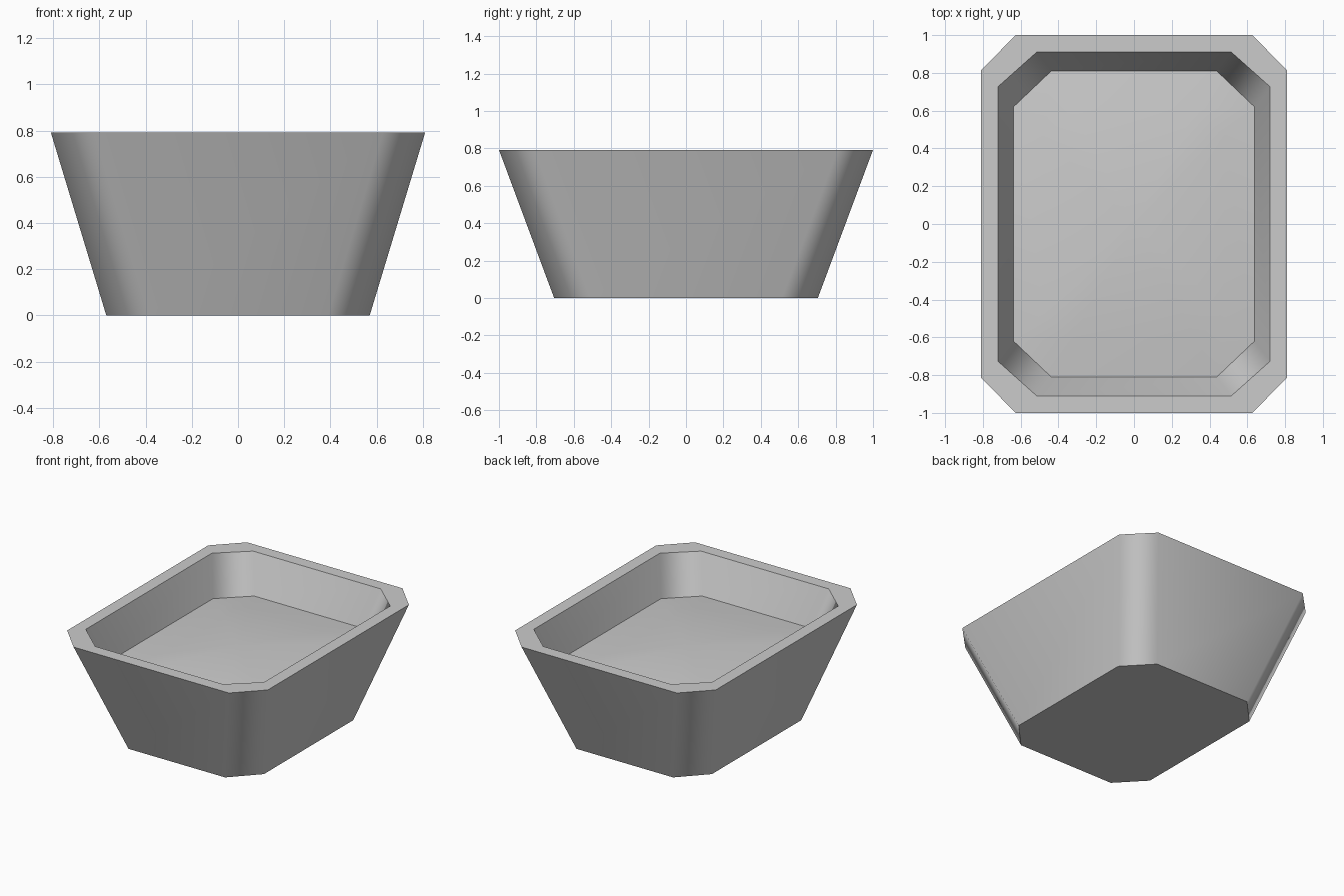
import bpy
import bmesh

cube = bpy.data.objects.get("Cube")
if cube:
    bpy.data.objects.remove(cube, do_unlink=True)

grey = bpy.data.materials.new("plain grey")
grey.use_nodes = True
colour = (0.6, 0.6, 0.6, 1)
grey.diffuse_color = colour
grey.node_tree.nodes["Principled BSDF"].inputs["Base Color"].default_value = colour


def ring(bm, half_x, half_y, z, cut_x, cut_y):
    """Rectangle with cut corners, counter-clockwise from above."""
    corners = []
    for sx, sy in ((1, 1), (-1, 1), (-1, -1), (1, -1)):
        pair = [(sx * half_x, sy * (half_y - cut_y)),
                (sx * (half_x - cut_x), sy * half_y)]
        corners += pair if sx * sy > 0 else pair[::-1]
    return [bm.verts.new((x, y, z)) for x, y in corners]


def bridge(bm, low, high):
    """Quads between two rings."""
    for i in range(len(low)):
        j = (i + 1) % len(low)
        bm.faces.new((low[i], low[j], high[j], high[i]))


def finish(bm, name):
    """Turn the bmesh into an object with soft corners and crisp rims."""
    mesh = bpy.data.meshes.new(name)
    bm.to_mesh(mesh)
    bm.free()
    mesh.materials.append(grey)
    obj = bpy.data.objects.new(name, mesh)
    bpy.context.collection.objects.link(obj)
    bpy.ops.object.select_all(action="DESELECT")
    obj.select_set(True)
    bpy.context.view_layer.objects.active = obj
    bpy.ops.object.shade_smooth_by_angle(angle=0.96)
    return obj


# Tapered pot: half width, half depth, height and corner cuts of each level
base = (0.57, 0.705, 0, 0.18, 0.19)
rim_outside = (0.81, 1, 0.792, 0.183, 0.187)
rim_inside = (0.72, 0.91, 0.792, 0.205, 0.183)
fill_line = (0.637, 0.811, 0.523, 0.2, 0.19)

bm = bmesh.new()
rings = [ring(bm, *level) for level in (base, rim_outside, rim_inside, fill_line)]
bm.faces.new(rings[0][::-1])
for low, high in zip(rings, rings[1:]):
    bridge(bm, low, high)
pot = finish(bm, "pot")

# Let the broad walls shade flat and the corners blend
weighted = pot.modifiers.new("corner shading", "WEIGHTED_NORMAL")
weighted.keep_sharp = True

# Gently mounded filling that closes the pot part-way down
MOUND = 0.06
half_x, half_y, fill_z, cut_x, cut_y = fill_line
bm = bmesh.new()
outer = ring(bm, *fill_line)
for scale in (0.75, 0.5, 0.25):
    inner = ring(bm, half_x * scale, half_y * scale,
                 fill_z + MOUND * (1 - scale ** 2), cut_x * scale, cut_y * scale)
    bridge(bm, outer, inner)
    outer = inner
peak = bm.verts.new((0, 0, fill_z + MOUND))
for i in range(len(outer)):
    bm.faces.new((outer[i], outer[(i + 1) % len(outer)], peak))
finish(bm, "filling")
